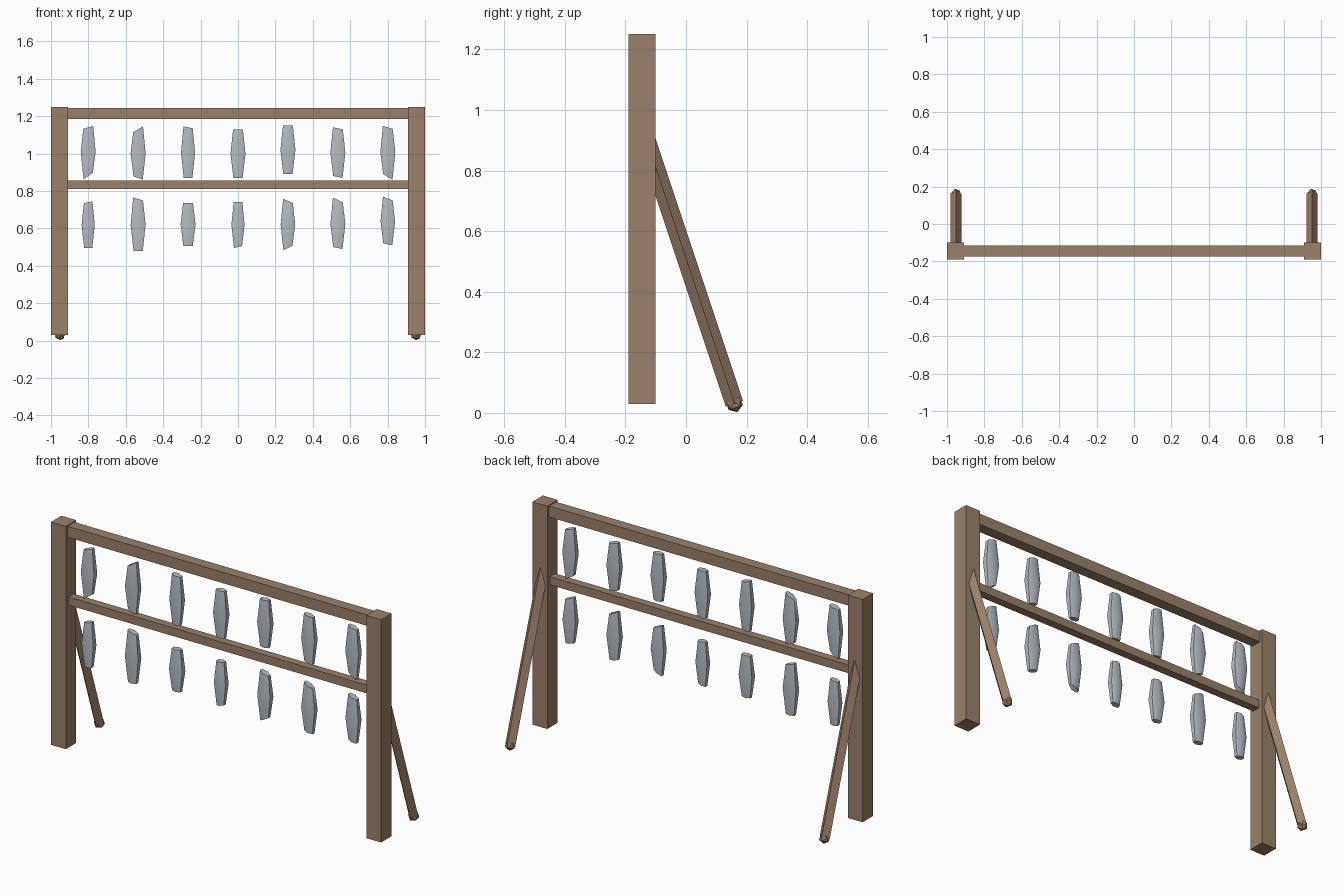
import bpy, bmesh, math
from mathutils import Matrix, Vector

cube = bpy.data.objects.get("Cube")
if cube:
    bpy.data.objects.remove(cube, do_unlink=True)


def make_material(name, color):
    mat = bpy.data.materials.new(name)
    mat.use_nodes = True
    mat.diffuse_color = color
    mat.node_tree.nodes["Principled BSDF"].inputs["Base Color"].default_value = color
    return mat


wood = make_material("brown wood", (0.33, 0.22, 0.145, 1))
metal = make_material("grey metal", (0.47, 0.50, 0.54, 1))


def finish(bm, name, mat):
    bmesh.ops.recalc_face_normals(bm, faces=bm.faces)
    mesh = bpy.data.meshes.new(name)
    bm.to_mesh(mesh)
    bm.free()
    mesh.materials.append(mat)
    obj = bpy.data.objects.new(name, mesh)
    bpy.context.collection.objects.link(obj)
    return obj


def box(name, center, size):
    bm = bmesh.new()
    bmesh.ops.create_cube(bm, size=1, matrix=Matrix.Translation(center) @ Matrix.Diagonal((*size, 1)))
    return finish(bm, name, wood)


FRAME_Y = -0.145

# Horizontal rails
box("top_rail", (0, FRAME_Y, 1.215), (1.84, 0.06, 0.06))
box("lower_rail", (0, FRAME_Y, 0.833), (1.84, 0.045, 0.045))

# Posts, diagonal braces and their small feet
foot_at, brace_top = Vector((0, 0.16, 0.03)), Vector((0, FRAME_Y, 0.945))
span = brace_top - foot_at
for side, sign in (("right", -1), ("left", 1)):
    box(side + "_post", (sign * 0.955, FRAME_Y, 0.64), (0.09, 0.09, 1.22))

    shift = Matrix.Translation((sign * 0.952, 0, 0))
    bm = bmesh.new()
    tilt = Matrix.Rotation(math.atan2(-span.y, span.z), 4, "X")
    bmesh.ops.create_cone(bm, cap_ends=True, segments=4, radius1=0.03, radius2=0.03, depth=span.length,
                          matrix=shift @ Matrix.Translation(foot_at + span / 2) @ tilt)
    finish(bm, side + "_brace", wood)

    bm = bmesh.new()
    bmesh.ops.create_icosphere(bm, subdivisions=1, radius=0.029, matrix=shift @ Matrix.Translation(foot_at) @ tilt)
    finish(bm, side + "_brace_foot", wood)


def hanging_plate(name, x, bottom, top, width, low_slant, high_slant):
    """Six-sided lozenge, widest at the middle, with slanted ends."""
    bm = bmesh.new()
    rings = []
    for z, scale, slant in ((bottom, 0.62, low_slant), ((bottom + top) / 2, 1, 0), (top, 0.66, high_slant)):
        ring = []
        for i in range(6):
            a = math.radians(30 + 60 * i)
            across = math.cos(a) / math.cos(math.pi / 6)
            ring.append(bm.verts.new((x + across * width / 2 * scale,
                                      FRAME_Y + 0.028 * scale * math.sin(a),
                                      z + across * slant / 2)))
        rings.append(ring)
    for low, high in zip(rings, rings[1:]):
        for i in range(6):
            j = (i + 1) % 6
            bm.faces.new((low[i], low[j], high[j], high[i]))
    bm.faces.new(rings[0])
    bm.faces.new(rings[-1])
    obj = finish(bm, name, metal)
    bpy.ops.object.select_all(action="DESELECT")
    obj.select_set(True)
    bpy.context.view_layer.objects.active = obj
    bpy.ops.object.shade_smooth_by_angle(angle=math.radians(62))


# Each plate: bottom, top, width, bottom slant, top slant
rows = {
    "upper": [(.88, 1.14, .08, .035, .016), (.87, 1.13, .08, -.016, .03), (.87, 1.14, .075, 0, -.01),
              (.87, 1.13, .08, 0, 0), (.89, 1.15, .08, 0, 0), (.875, 1.135, .08, -.01, -.01),
              (.875, 1.14, .08, -.03, -.016)],
    "lower": [(.495, .74, .07, 0, .01), (.48, .757, .08, 0, -.016), (.505, .736, .08, 0, 0),
              (.5, .74, .07, .01, 0), (.495, .747, .078, .025, -.02), (.495, .752, .08, -.01, -.025),
              (.515, .76, .078, -.01, -.02)],
}
for row, plates in rows.items():
    for i, plate in enumerate(plates):
        hanging_plate(f"{row}_hanging_plate_{i + 1}", (i - 3) * 0.267, *plate)
